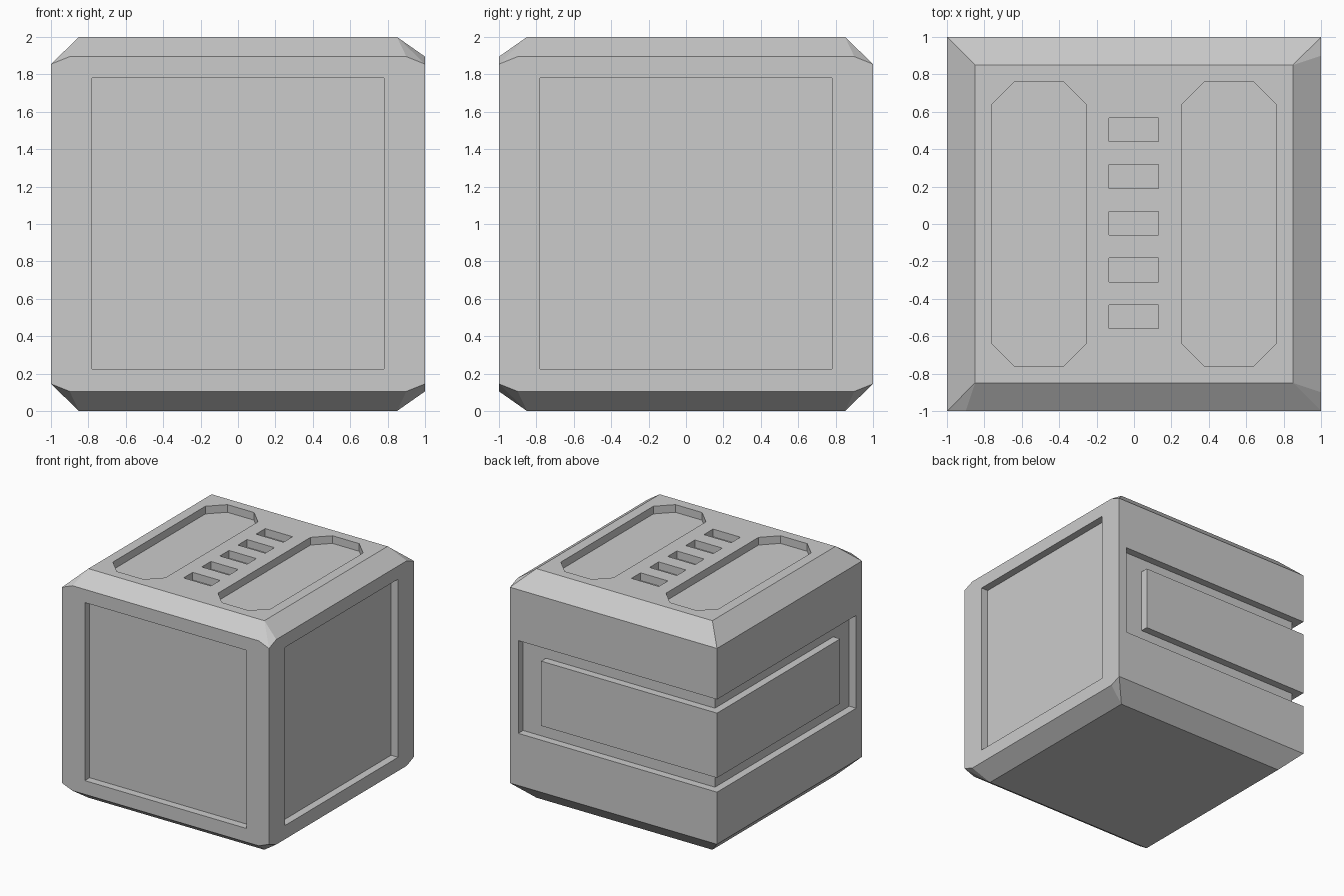
import bpy, bmesh

if "Cube" in bpy.data.objects:
    bpy.data.objects.remove(bpy.data.objects["Cube"])

D = 0.067  # depth of every recess


def prism(bm, pts, z0, z1):
    """Extrude a counter-clockwise xy outline from z0 to z1."""
    face = bm.faces.new([bm.verts.new((x, y, z0)) for x, y in pts])
    new = bmesh.ops.extrude_face_region(bm, geom=[face])["geom"]
    for v in new:
        if isinstance(v, bmesh.types.BMVert):
            v.co.z = z1


def rect(x0, x1, y0, y1):
    return [(x0, y0), (x1, y0), (x1, y1), (x0, y1)]


def corner_strip(end, outer, inner):
    """L-shaped outline wrapping the back-left corner."""
    return [(-outer, outer), (-outer, -end), (-inner, -end),
            (-inner, inner), (end, inner), (end, outer)]


def make_object(name, bm):
    bmesh.ops.recalc_face_normals(bm, faces=bm.faces[:])
    mesh = bpy.data.meshes.new(name)
    bm.to_mesh(mesh)
    bm.free()
    ob = bpy.data.objects.new(name, mesh)
    bpy.context.collection.objects.link(ob)
    return ob


# Crate body: cube with chamfered top and bottom, cut shallower on front and right
bm = bmesh.new()
for s in (-1, 1):
    def add(x, y, h):
        bm.verts.new((x, y, 1 + s * h))
    for a in (-1, 1):
        for b in (-1, 1):
            add(a * 0.85, b * 0.85, 1.0)
            add(a, b, 0.855)
        add(a * 0.9, -1, 0.895)
        add(1, a * 0.9, 0.895)
hull = bmesh.ops.convex_hull(bm, input=bm.verts[:])
bmesh.ops.dissolve_limit(bm, angle_limit=0.01, verts=bm.verts[:], edges=bm.edges[:])
body = make_object("crate_body", bm)

# Cutter for all recesses
bm = bmesh.new()
# front and right panels
prism(bm, rect(-0.78, 0.78, -1.2, -1 + D), 0.225, 1.78)
prism(bm, rect(1 - D, 1.2, -0.78, 0.78), 0.225, 1.78)
# wraparound channel on back and left
prism(bm, corner_strip(0.92, 1.2, 1 - D), 0.6, 1.41)
# two eight-sided pockets on top
c = 0.125
for m in (-0.508, 0.508):
    x0, x1, y = m - 0.254, m + 0.254, 0.763
    prism(bm, [(x0 + c, -y), (x1 - c, -y), (x1, -y + c), (x1, y - c),
               (x1 - c, y), (x0 + c, y), (x0, y - c), (x0, -y + c)], 2 - D, 2.2)
# vent slots
for i in range(-2, 3):
    y = 0.004 + 0.25 * i
    prism(bm, rect(-0.134, 0.13, y - 0.063, y + 0.063), 2 - D, 2.2)
cutter = make_object("recess_cutter", bm)
cutter.hide_render = True

mod = body.modifiers.new("recesses", "BOOLEAN")
mod.operation = "DIFFERENCE"
mod.solver = "EXACT"
mod.object = cutter
bpy.context.view_layer.objects.active = body
bpy.ops.object.modifier_apply(modifier=mod.name)
bpy.data.objects.remove(cutter)

# Raised band inside the channel, flush with the outer faces
bm = bmesh.new()
prism(bm, corner_strip(0.7, 1.0, 1 - D), 0.725, 1.29)
make_object("corner_band", bm)
